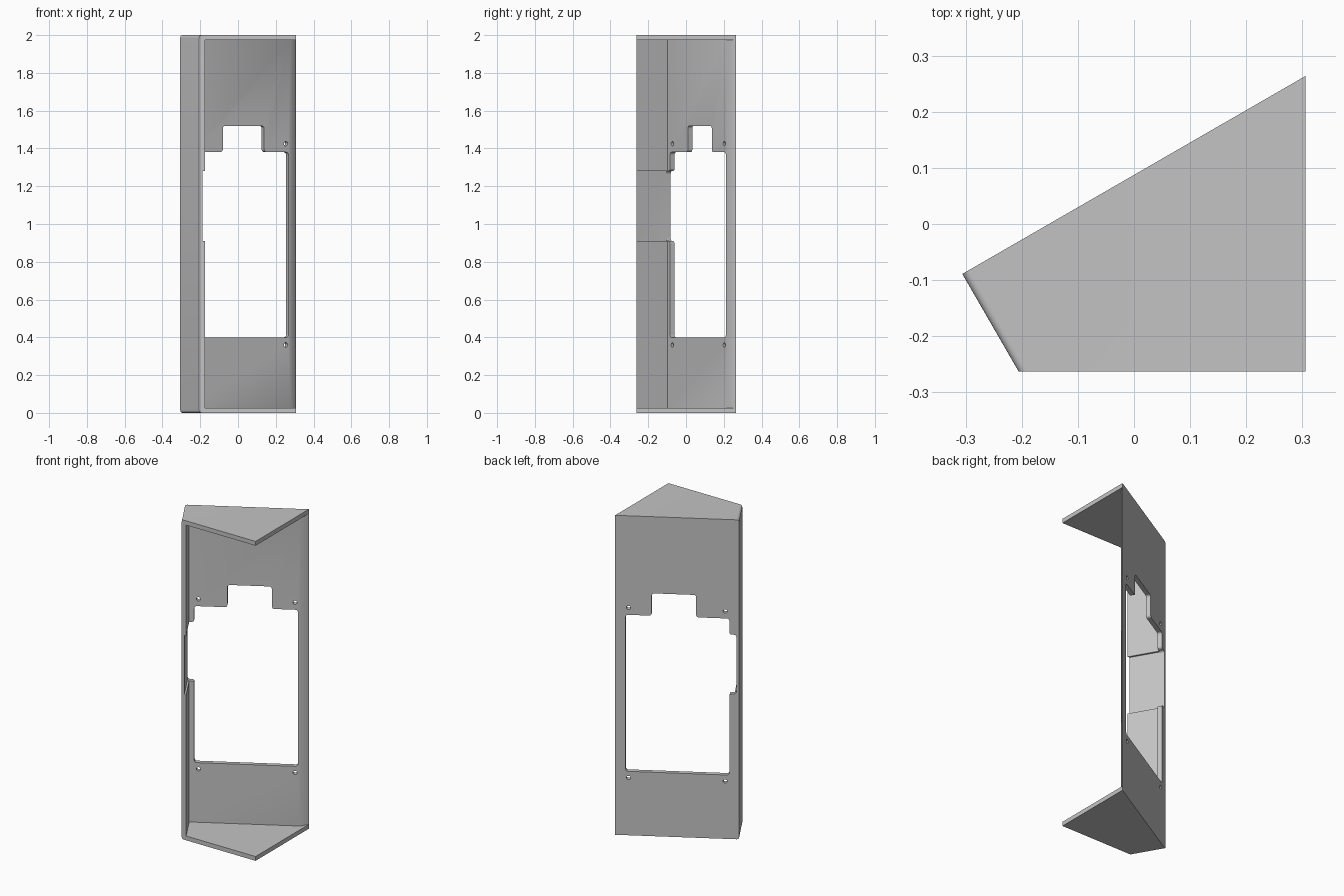
import bpy, bmesh, math
from mathutils import Vector

if "Cube" in bpy.data.objects:
    bpy.data.objects.remove(bpy.data.objects["Cube"], do_unlink=True)

HEIGHT = 2.0
T = 0.027                                   # sheet thickness
A = Vector((-0.306, -0.089, 0))             # rear corner of the side wall
U = Vector((math.cos(math.pi / 6), 0.5, 0))  # along the back panel
V = Vector((0.5, -math.cos(math.pi / 6), 0))  # from back panel to front
B = A + 0.201 * V
C = Vector((0.306, B.y, 0))
D = Vector((0.306, 0.264, 0))
LENGTH = (D - A).length

grey = bpy.data.materials.new("light_grey")
grey.use_nodes = True
colour = (0.55, 0.55, 0.55, 1)
grey.diffuse_color = colour
grey.node_tree.nodes["Principled BSDF"].inputs["Base Color"].default_value = colour


def at(s, d, z=0.0):
    """Point from distance along the panel, depth behind it, and height."""
    return A + s * U + d * V + Vector((0, 0, z))


def prism(name, points, sweep, radius=0.0):
    """Extrude a polygon along sweep, rounding its lengthwise edges."""
    bm = bmesh.new()
    face = bm.faces.new([bm.verts.new(p) for p in points])
    new = bmesh.ops.extrude_face_region(bm, geom=[face], use_keep_orig=True)["geom"]
    bmesh.ops.translate(bm, vec=sweep, verts=[g for g in new if isinstance(g, bmesh.types.BMVert)])
    if radius:
        along = [e for e in bm.edges
                 if (e.verts[0].co - e.verts[1].co).cross(sweep).length < 1e-5]
        bmesh.ops.bevel(bm, geom=along, offset=radius, segments=5, profile=0.5, affect='EDGES')
    bmesh.ops.recalc_face_normals(bm, faces=bm.faces)
    mesh = bpy.data.meshes.new(name)
    bm.to_mesh(mesh)
    bm.free()
    obj = bpy.data.objects.new(name, mesh)
    bpy.context.collection.objects.link(obj)
    mesh.materials.append(grey)
    return obj


# Solid housing with rounded top and bottom edges on the side wall
housing = prism("housing", [A, B, C, D], Vector((0, 0, HEIGHT)))
bm = bmesh.new()
bm.from_mesh(housing.data)
rim = [e for e in bm.edges
       if all(v.co.x < -0.1 for v in e.verts)
       and abs(e.verts[0].co.z - e.verts[1].co.z) < 0.01]
bmesh.ops.bevel(bm, geom=rim, offset=0.014, segments=5, profile=0.5, affect='EDGES')
bm.to_mesh(housing.data)
bm.free()

# Cavity, open at the front and right, with a mitred panel edge
run = T * math.sqrt(3)
end = LENGTH + 0.0005
cavity = prism("cavity_cutter",
               [at(s, d, T) for s, d in ((T, T), (end - run, T), (end + 3 * run, -3 * T),
                                         (end + 0.3, 0.8), (T, 0.8))],
               Vector((0, 0, HEIGHT - 2 * T)))

# Stepped opening through the back panel
outline = [(0.056, 0.4), (0.647, 0.4), (0.647, 1.38), (0.498, 1.38), (0.498, 1.52),
           (0.245, 1.52), (0.245, 1.38), (0.056, 1.38), (0.056, 1.28), (0.016, 1.28),
           (0.016, 0.91), (0.056, 0.91)]
through = V * (T + 0.055)
opening = prism("opening_cutter", [at(s, -0.05, z) for s, z in outline], through, 0.015)

# Recess on the inside of the side wall
recess = prism("recess_cutter",
               [at(s, T - 0.001, z) for s, z in ((0.016, 0.91), (0.1, 0.91),
                                                 (0.1, 1.28), (0.016, 1.28))],
               V * 0.4)

# Screw holes at the corners of the opening
cutters = [cavity, opening, recess]
for s in (0.08, 0.63):
    for z in (0.36, 1.425):
        ring = [at(s + 0.012 * math.cos(a), -0.05, z + 0.012 * math.sin(a))
                for a in (math.tau * i / 20 for i in range(20))]
        cutters.append(prism("screw_hole_cutter", ring, through))

# Apply the cuts, then discard the cutters
bpy.ops.object.select_all(action='DESELECT')
bpy.context.view_layer.objects.active = housing
housing.select_set(True)
for cutter in cutters:
    cutter.hide_render = True
    cut = housing.modifiers.new("cut", 'BOOLEAN')
    cut.operation = 'DIFFERENCE'
    cut.solver = 'EXACT'
    cut.object = cutter
    bpy.ops.object.modifier_apply(modifier=cut.name)
    bpy.data.objects.remove(cutter, do_unlink=True)
bpy.ops.object.shade_smooth_by_angle(angle=math.radians(30))
